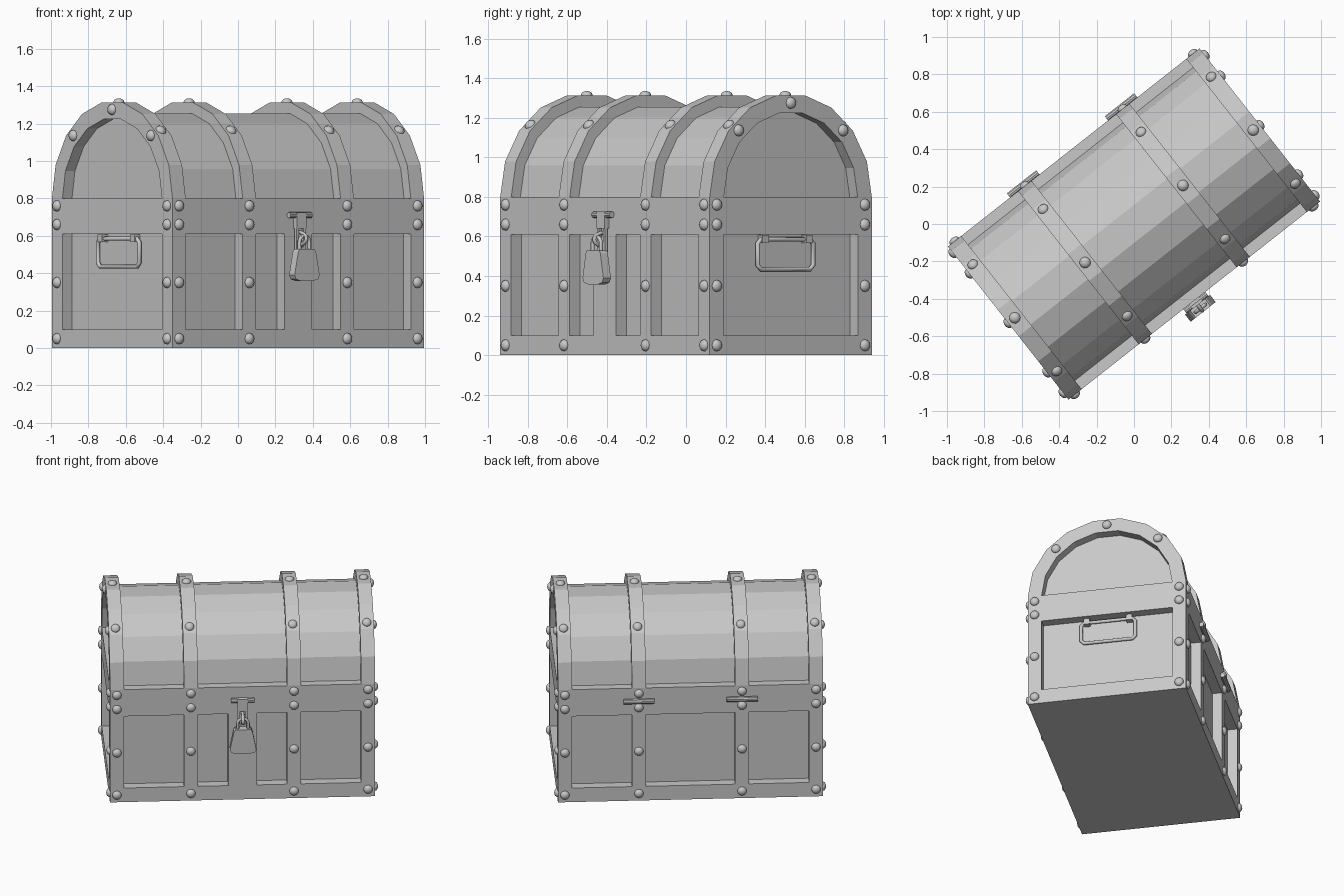
import bpy, bmesh
from math import radians, sin, cos, pi
from mathutils import Matrix, Vector

cube = bpy.data.objects.get("Cube")
if cube:
    bpy.data.objects.remove(cube, do_unlink=True)

TURN = radians(38.2)              # the whole chest stands turned about z
HL, HW, H = 0.856, 0.521, 0.8     # half length, half width, body height
BAND, DEPTH = 0.09, 0.065         # band width, panel recess
R_OUT, R_IN, R_LID = 0.521, 0.43, 0.462
MID = 0.333                       # middle band position
EDGE = HL - BAND / 2

grey = bpy.data.materials.new("plain grey")
grey.use_nodes = True
grey.diffuse_color = (0.58, 0.58, 0.58, 1)
grey.node_tree.nodes["Principled BSDF"].inputs["Base Color"].default_value = grey.diffuse_color


def finish(name, bm, smooth=False):
    bmesh.ops.recalc_face_normals(bm, faces=bm.faces)
    mesh = bpy.data.meshes.new(name)
    bm.to_mesh(mesh)
    bm.free()
    mesh.materials.append(grey)
    for p in mesh.polygons:
        p.use_smooth = smooth
    ob = bpy.data.objects.new(name, mesh)
    bpy.context.collection.objects.link(ob)
    ob.rotation_euler.z = TURN
    return ob


def box(bm, x0, x1, y0, y1, z0, z1):
    m = Matrix.Translation(((x0 + x1) / 2, (y0 + y1) / 2, (z0 + z1) / 2))
    bmesh.ops.create_cube(bm, size=1, matrix=m @ Matrix.Diagonal((x1 - x0, y1 - y0, z1 - z0, 1)))


def rod(bm, a, b, r, sides=10):
    a, b = Vector(a), Vector(b)
    m = Matrix.Translation((a + b) / 2) @ (b - a).to_track_quat('Z', 'Y').to_matrix().to_4x4()
    bmesh.ops.create_cone(bm, cap_ends=True, segments=sides, radius1=r, radius2=r,
                          depth=(b - a).length, matrix=m)


def prism(bm, points, step):
    face = bm.faces.new([bm.verts.new(p) for p in points])
    new = bmesh.ops.extrude_face_region(bm, geom=[face])["geom"]
    bmesh.ops.translate(bm, vec=step, verts=[v for v in new if isinstance(v, bmesh.types.BMVert)])


def tube(name, points, r, cyclic):
    curve = bpy.data.curves.new(name, 'CURVE')
    curve.dimensions = '3D'
    curve.bevel_depth, curve.bevel_resolution = r, 2
    curve.use_fill_caps = True
    sp = curve.splines.new('POLY')
    sp.points.add(len(points) - 1)
    for p, co in zip(sp.points, points):
        p.co = (*co, 1)
    sp.use_cyclic_u = cyclic
    tmp = bpy.data.objects.new(name, curve)
    bm = bmesh.new()
    bpy.context.collection.objects.link(tmp)
    bm.from_mesh(tmp.evaluated_get(bpy.context.evaluated_depsgraph_get()).to_mesh())
    bpy.data.objects.remove(tmp)
    return finish(name, bm, True)


def arc(x, r, rev=False, n=9):
    pts = [(x, r * cos(pi * i / n), H + r * sin(pi * i / n)) for i in range(n + 1)]
    return pts[::-1] if rev else pts


# Body with recessed panels cut into all four sides
bm = bmesh.new()
box(bm, -HL, HL, -HW, HW, 0, H)
body = finish("chest_body", bm)

bm = bmesh.new()
LOW, TOP, b = 0.1, 0.61, BAND / 2
outer, inner = HL - BAND, MID + b
for s in (-1, 1):
    xs = sorted((s * outer, s * inner))
    for y in (-HW, HW):
        box(bm, *xs, y - DEPTH, y + DEPTH, LOW, TOP)
    box(bm, *sorted((s * (MID - b), s * 0.092)), -HW - DEPTH, -HW + DEPTH, LOW, TOP)
    box(bm, s * HL - DEPTH, s * HL + DEPTH, -HW + BAND, HW - BAND, LOW, TOP)
box(bm, -MID + b, MID - b, HW - DEPTH, HW + DEPTH, LOW, TOP)
cutter = finish("panel_cutter", bm)
cutter.hide_render = True

mod = body.modifiers.new("panels", 'BOOLEAN')
mod.object, mod.operation, mod.solver = cutter, 'DIFFERENCE', 'EXACT'
bpy.context.view_layer.objects.active = body
bpy.ops.object.modifier_apply(modifier=mod.name)
bpy.data.objects.remove(cutter, do_unlink=True)

# Barrel lid and its four arched bands
bm = bmesh.new()
prism(bm, arc(-HL + DEPTH, R_LID), (2 * (HL - DEPTH), 0, 0))
finish("lid_barrel", bm)
for name, x in (("right_end", -EDGE), ("right_middle", -MID), ("left_middle", MID), ("left_end", EDGE)):
    bm = bmesh.new()
    prism(bm, arc(x - b, R_OUT) + arc(x - b, R_IN, True), (BAND, 0, 0))
    finish(name + "_lid_band", bm)

# Domed rivets on bands, stiles and end arches
bm = bmesh.new()


def rivet(loc, normal):
    m = Matrix.Translation(loc) @ Vector(normal).to_track_quat('Z', 'Y').to_matrix().to_4x4()
    bmesh.ops.create_uvsphere(bm, u_segments=12, v_segments=8, radius=1,
                              matrix=m @ Matrix.Diagonal((0.03, 0.03, 0.022, 1)))


for s in (-1, 1):
    for z in (0.05, 0.35, 0.66, 0.76):
        for x in (-EDGE, -MID, MID, EDGE):
            rivet((x, s * HW, z), (0, s, 0))
        for y in (-1, 1):
            rivet((s * HL, y * (HW - b), z), (s, 0, 0))
    for deg in (45, 90, 135):
        c, d = cos(radians(deg)), sin(radians(deg))
        rivet((s * HL, 0.475 * c, H + 0.475 * d), (s, 0, 0))
        for x in (EDGE, MID):
            rivet((s * x, 0.513 * c, H + 0.513 * d), (0, c, d))
finish("rivets", bm, True)

# End handles hanging from lugs, and back hinges
for side, s in (("left", 1), ("right", -1)):
    x, w, z0, z1, c = s * 0.812, 0.178, 0.435, 0.585, 0.02
    loop = [(w, z0 + c), (w, z1 - c), (w - c, z1), (c - w, z1),
            (-w, z1 - c), (-w, z0 + c), (c - w, z0), (w - c, z0)]
    tube(side + "_handle", [(x, y, z) for y, z in loop], 0.012, True)
    bm = bmesh.new()
    for y in (-0.14, 0.14):
        box(bm, *sorted((s * 0.785, s * 0.83)), y - 0.02, y + 0.02, 0.568, 0.608)
    finish(side + "_handle_lugs", bm)
    bm = bmesh.new()
    rod(bm, (s * MID - 0.1, HW + 0.012, 0.71), (s * MID + 0.1, HW + 0.012, 0.71), 0.017)
    finish(side + "_hinge", bm)

# Hasp: hinge pin, slotted strap and staple
FY = -HW
bm = bmesh.new()
rod(bm, (-0.075, FY - 0.014, 0.71), (0.075, FY - 0.014, 0.71), 0.016)
box(bm, -0.033, 0.033, FY - 0.03, FY, 0.64, 0.725)
for s in (-1, 1):
    box(bm, *sorted((s * 0.016, s * 0.033)), FY - 0.025, FY - 0.01, 0.54, 0.64)
box(bm, -0.033, 0.033, FY - 0.025, FY - 0.01, 0.52, 0.54)
finish("hasp", bm)
tube("staple", [(0, FY - 0.07 * sin(pi * i / 8), 0.585 + 0.035 * cos(pi * i / 8)) for i in range(9)],
     0.01, False)

# Padlock
LY = FY - 0.053
half = [(0.05, 0.53), (0.06, 0.515), (0.085, 0.39), (0.075, 0.368), (0.04, 0.358)]
outline = half + [(-x, z) for x, z in half[::-1]]
bm = bmesh.new()
prism(bm, [(x, LY - 0.024, z) for x, z in outline], (0, 0.048, 0))
finish("padlock_body", bm)
arch = [(0.034 * cos(pi * i / 10), LY, 0.565 + 0.034 * sin(pi * i / 10)) for i in range(11)]
tube("padlock_shackle", [(0.034, LY, 0.52)] + arch + [(-0.034, LY, 0.52)], 0.01, False)
